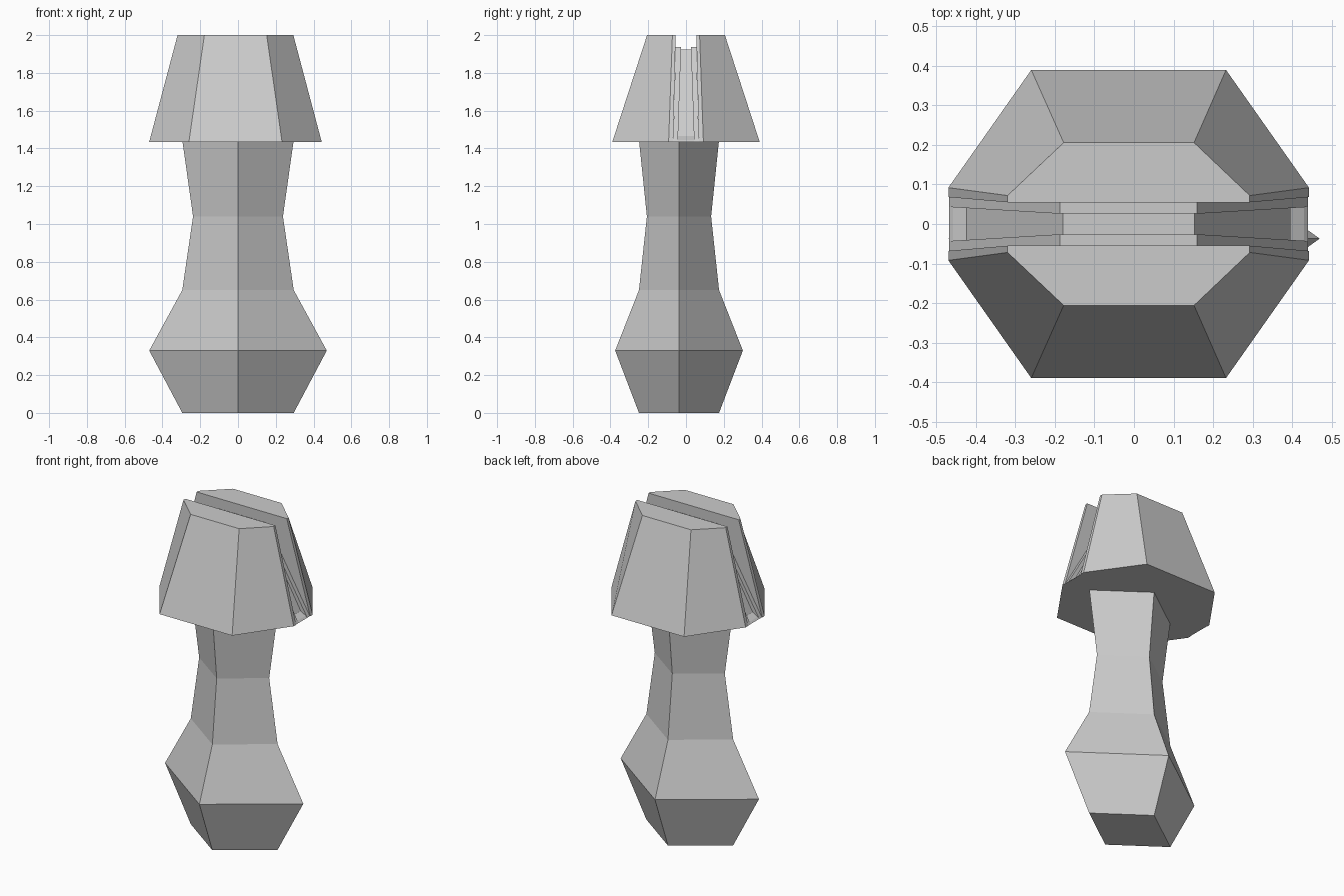
import bpy, bmesh

cube = bpy.data.objects.get("Cube")
if cube:
    bpy.data.objects.remove(cube, do_unlink=True)

grey = bpy.data.materials.new("light grey")
grey.use_nodes = True
colour = (0.6, 0.6, 0.6, 1)
grey.diffuse_color = colour
grey.node_tree.nodes["Principled BSDF"].inputs["Base Color"].default_value = colour


def loft(name, rings):
    """Join (z, outline) rings into a closed, flat-shaded solid."""
    bm = bmesh.new()
    loops = [[bm.verts.new((x, y, z)) for x, y in outline] for z, outline in rings]
    n = len(loops[0])
    for low, high in zip(loops, loops[1:]):
        for i in range(n):
            j = (i + 1) % n
            bm.faces.new((low[i], low[j], high[j], high[i]))
    bm.faces.new(loops[0])
    bm.faces.new(loops[-1])
    bmesh.ops.recalc_face_normals(bm, faces=bm.faces)
    mesh = bpy.data.meshes.new(name)
    bm.to_mesh(mesh)
    bm.free()
    mesh.materials.append(grey)
    obj = bpy.data.objects.new(name, mesh)
    bpy.context.collection.objects.link(obj)
    return obj


def diamond(rx, ry, cy=-0.037):
    return [(rx, cy), (0, cy + ry), (-rx, cy), (0, cy - ry)]


def box(x0, x1, y0, y1):
    return [(x0, y0), (x1, y0), (x1, y1), (x0, y1)]


def half_cap(left, right, inner, side, c_left, c_right, outer, s):
    return [(left, s * inner), (left, s * side), (c_left, s * outer),
            (c_right, s * outer), (right, s * side), (right, s * inner)]


BASE, TOP = 1.435, 2.0

# Four-sided waisted stem with a wide belly
loft("stem", [(z, diamond(rx, ry)) for z, rx, ry in (
    (0, 0.295, 0.212), (0.33, 0.47, 0.338), (0.65, 0.295, 0.212),
    (1.04, 0.238, 0.17), (BASE + 0.01, 0.295, 0.212))])

# Tapered cap halves either side of the slot, with a rail inside each
for side, s in (("front", -1), ("back", 1)):
    loft(side + "_cap_half", [
        (BASE, half_cap(-0.47, 0.443, 0.068, 0.092, -0.26, 0.233, 0.39, s)),
        (TOP, half_cap(-0.32, 0.293, 0.055, 0.072, -0.178, 0.152, 0.206, s))])
    loft(side + "_slot_rail", [
        (BASE, box(-0.468, 0.441, s * 0.043, s * 0.068)),
        (1.938, box(-0.187, 0.16, s * 0.026, s * 0.055))])

# Recessed slot floor between the rails
loft("slot_floor", [
    (BASE, box(-0.44, 0.413, -0.045, 0.045)),
    (1.925, box(-0.18, 0.153, -0.028, 0.028))])

# Small sloped sill closing the bottom of the groove at each end
loft("groove_sill", [
    (BASE, box(-0.468, 0.441, -0.045, 0.045)),
    (1.445, box(-0.458, 0.431, -0.044, 0.044)),
    (1.465, box(-0.425, 0.398, -0.042, 0.042))])
